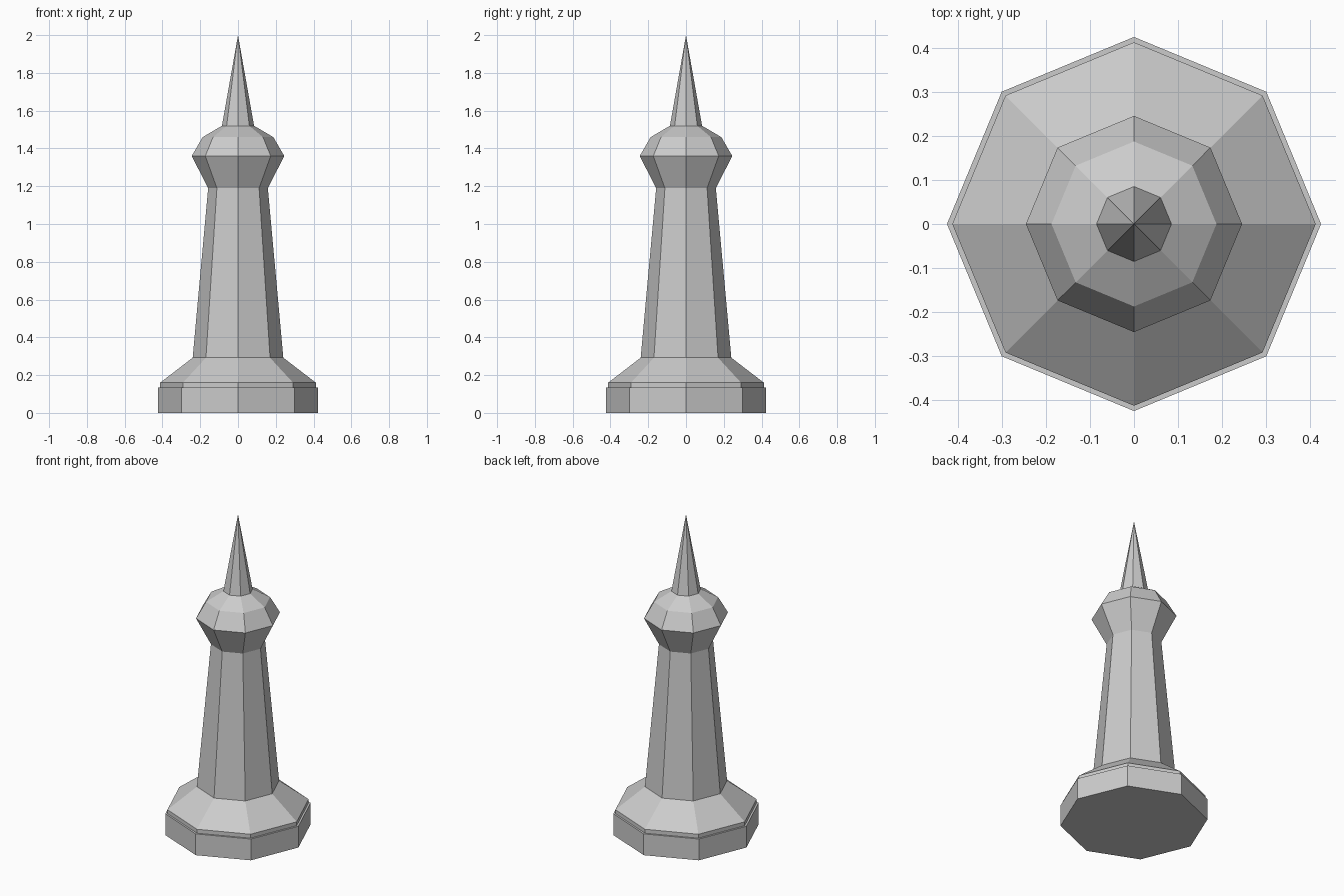
import bpy
import bmesh
from math import cos, sin, pi

if "Cube" in bpy.data.objects:
    bpy.data.objects.remove(bpy.data.objects["Cube"])

SIDES = 8


def octagonal_part(name, profile, cap_bottom=False):
    """Turn an (radius, height) profile into flat-faced octagonal rings; radius 0 closes to a tip."""
    bm = bmesh.new()
    rings = []
    for r, z in profile:
        if r == 0:
            rings.append([bm.verts.new((0, 0, z))] * SIDES)
        else:
            rings.append([bm.verts.new((r * cos(2 * pi * i / SIDES), r * sin(2 * pi * i / SIDES), z))
                          for i in range(SIDES)])
    for low, high in zip(rings, rings[1:]):
        for i in range(SIDES):
            j = (i + 1) % SIDES
            corners = [low[i], low[j], high[j], high[i]]
            bm.faces.new(list(dict.fromkeys(corners)))
    if cap_bottom:
        bm.faces.new(rings[0][::-1])
    mesh = bpy.data.meshes.new(name)
    bm.to_mesh(mesh)
    bm.free()
    obj = bpy.data.objects.new(name, mesh)
    bpy.context.collection.objects.link(obj)
    return obj


# Plinth with a narrow ledge on top
octagonal_part("plinth", [(0.424, 0), (0.424, 0.135), (0.412, 0.135)], cap_bottom=True)

# Sloping skirt above the ledge
octagonal_part("skirt", [(0.412, 0.135), (0.412, 0.16), (0.24, 0.292)])

# Tapered shaft
octagonal_part("shaft", [(0.24, 0.292), (0.158, 1.19)])

# Flared capital and faceted dome
octagonal_part("capital", [(0.158, 1.19), (0.245, 1.36)])
octagonal_part("dome", [(0.245, 1.36), (0.187, 1.46), (0.085, 1.52)])

# Pointed spire
octagonal_part("spire", [(0.085, 1.52), (0, 2.0)])
